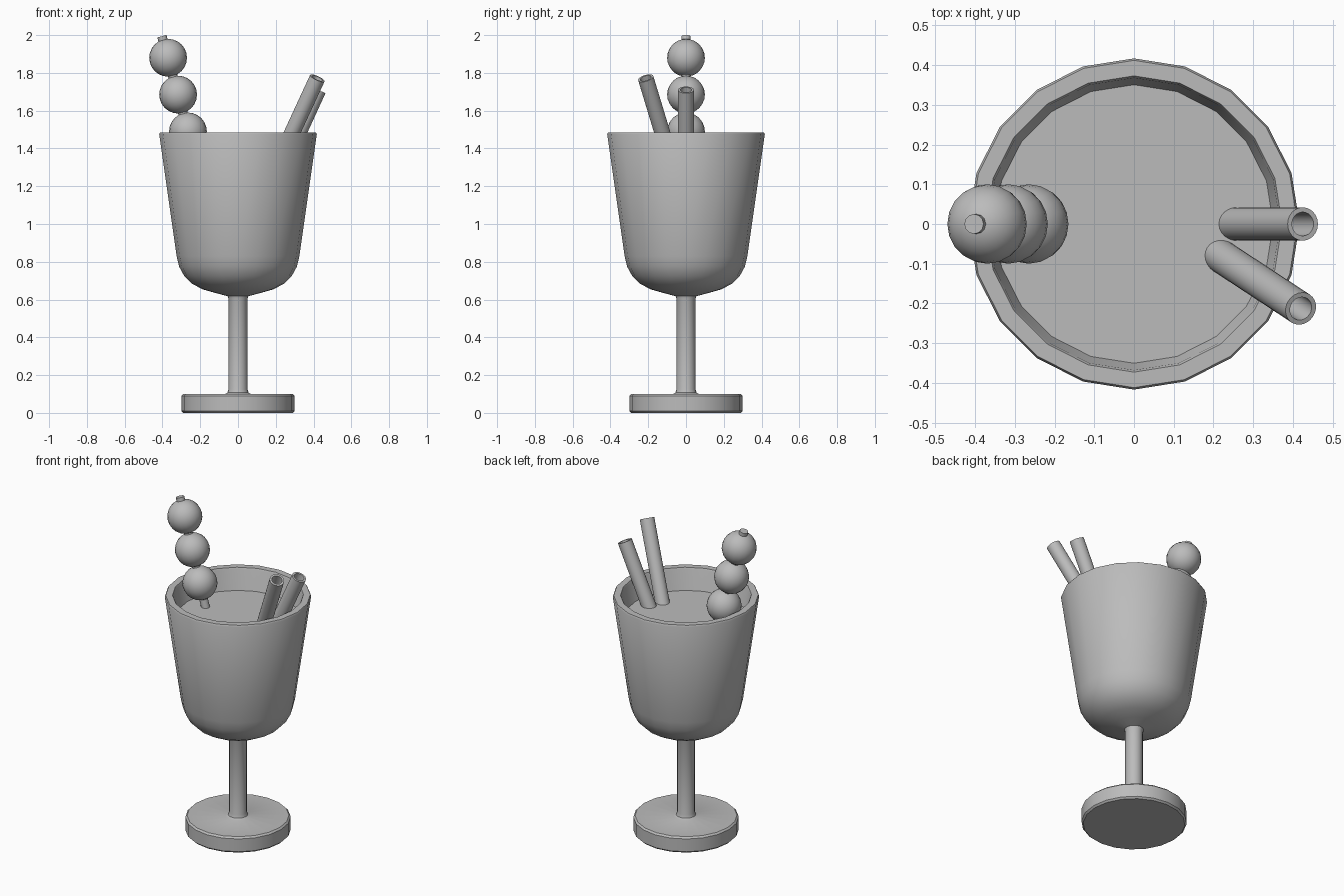
import bpy, bmesh, math
from mathutils import Vector

cube = bpy.data.objects.get("Cube")
if cube:
    bpy.data.objects.remove(cube, do_unlink=True)

grey = bpy.data.materials.new("plain grey")
grey.use_nodes = True
colour = (0.5, 0.5, 0.5, 1)
grey.diffuse_color = colour
grey.node_tree.nodes["Principled BSDF"].inputs["Base Color"].default_value = colour

LIQUID_Z = 1.35
SIDES = 20


def finish(obj, angle=35):
    obj.data.materials.append(grey)
    bpy.ops.object.select_all(action='DESELECT')
    obj.select_set(True)
    bpy.context.view_layer.objects.active = obj
    bpy.ops.object.shade_smooth_by_angle(angle=math.radians(angle))


def lathe(name, profile, origin=(0, 0, 0), axis=(0, 0, 1), sides=SIDES):
    """Spin (radius, height) points round z, then aim z along axis."""
    bm = bmesh.new()
    verts = [bm.verts.new((r, 0, z)) for r, z in profile]
    edges = [bm.edges.new(pair) for pair in zip(verts, verts[1:])]
    bmesh.ops.spin(bm, geom=verts + edges, axis=(0, 0, 1), cent=(0, 0, 0),
                   angle=math.tau, steps=sides, use_duplicate=False)
    bmesh.ops.remove_doubles(bm, verts=bm.verts, dist=0.0005)
    bmesh.ops.recalc_face_normals(bm, faces=bm.faces)
    mesh = bpy.data.meshes.new(name)
    bm.to_mesh(mesh)
    bm.free()
    obj = bpy.data.objects.new(name, mesh)
    bpy.context.collection.objects.link(obj)
    obj.location = origin
    obj.rotation_euler = Vector(axis).to_track_quat('Z', 'Y').to_euler()
    finish(obj)
    return obj


# Goblet: foot, stem and hollow bowl in one turned profile
lathe("goblet", [
    (0, 0), (0.29, 0), (0.3, 0.01), (0.3, 0.09), (0.29, 0.1),
    (0.07, 0.1), (0.056, 0.107), (0.05, 0.125),
    (0.05, 0.605), (0.055, 0.618), (0.12, 0.635), (0.19, 0.655),
    (0.245, 0.685), (0.285, 0.725), (0.312, 0.775), (0.325, 0.83),
    (0.417, 1.475), (0.412, 1.485), (0.373, 1.485), (0.368, 1.475),
    (0.28, 0.84), (0.24, 0.75), (0.14, 0.69), (0, 0.67)])

# Drink: filled level just under the rim
lathe("drink", [(0, 0.68), (0.13, 0.7), (0.23, 0.76), (0.27, 0.85),
                (0.353, LIQUID_Z), (0, LIQUID_Z)])

# Garnish: three balls on a leaning pick
pick_base = Vector((-0.205, 0, 1.27))
pick_tip = Vector((-0.403, 0, 1.994))
lean = pick_tip - pick_base
lathe("pick", [(0, 0), (0.025, 0), (0.025, lean.length), (0, lean.length)],
      pick_base, lean, 12)
for label, x, z in (("lower", -0.265, 1.49), ("middle", -0.317, 1.685),
                    ("upper", -0.37, 1.88)):
    bpy.ops.mesh.primitive_uv_sphere_add(segments=SIDES, ring_count=12,
                                         radius=0.1, location=(x, 0, z))
    ball = bpy.context.object
    ball.name = label + "_garnish_ball"
    ball.rotation_euler = lean.to_track_quat('Z', 'Y').to_euler()
    finish(ball)

# Straws: hollow tubes leaning against the rim
for label, entry, top in (
        ("back", (0.26, 0, LIQUID_Z), (0.425, 0, 1.71)),
        ("front", (0.225, -0.085, LIQUID_Z), (0.42, -0.213, 1.772))):
    entry, top = Vector(entry), Vector(top)
    axis = (top - entry).normalized()
    start = entry - axis * 0.06
    length = (top - start).length
    lathe(label + "_straw",
          [(0.03, 0), (0.042, 0), (0.042, length), (0.03, length), (0.03, 0)],
          start, axis, 24)
